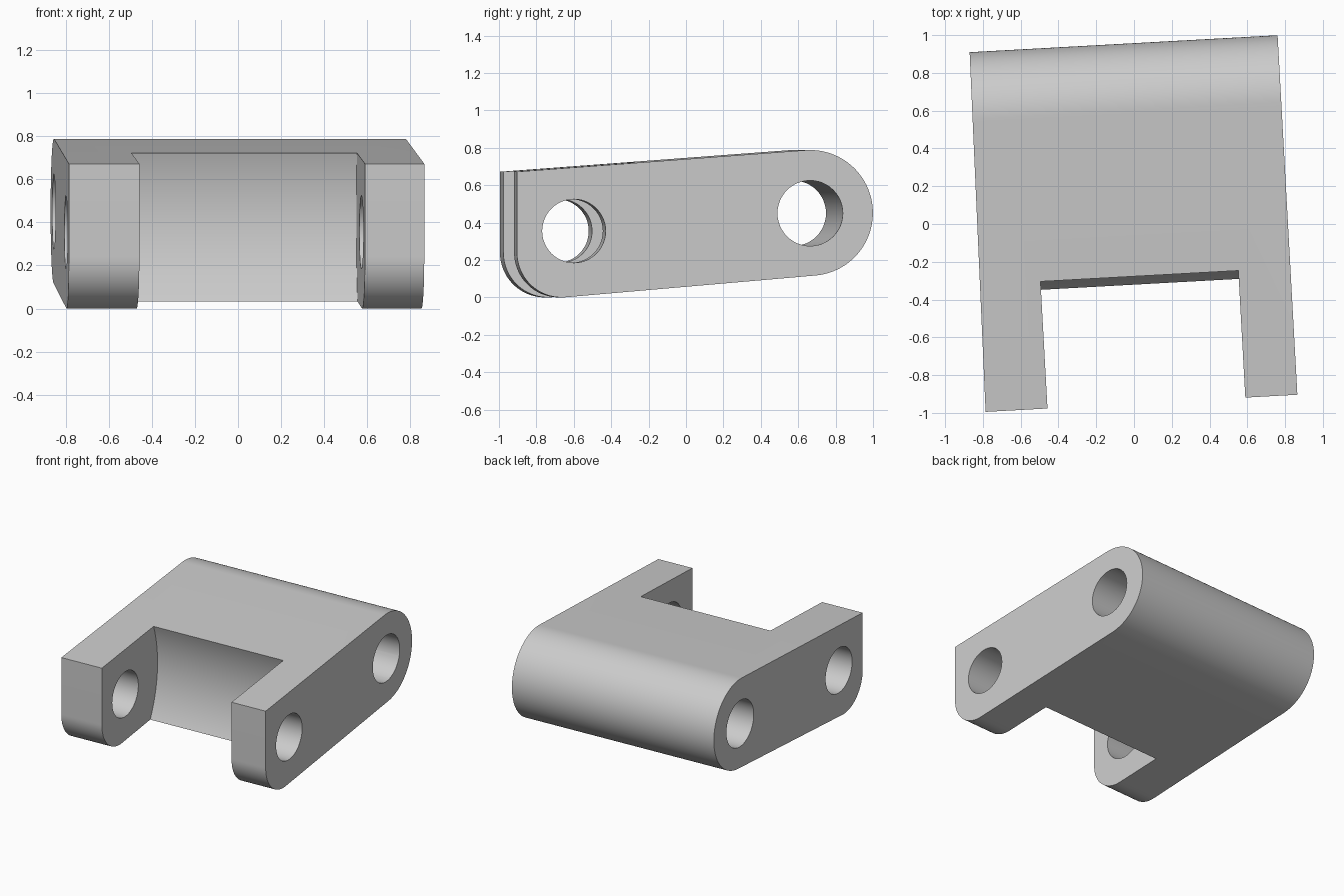
import bpy, bmesh
from math import radians, cos, sin

cube = bpy.data.objects.get("Cube")
if cube:
    bpy.data.objects.remove(cube)

grey = bpy.data.materials.new("plain_grey")
grey.use_nodes = True
colour = (0.6, 0.6, 0.6, 1)
grey.diffuse_color = colour
grey.node_tree.nodes["Principled BSDF"].inputs["Base Color"].default_value = colour


def arc(centre, radius, start, end, steps):
    """Points (y, z) along an arc, angles in degrees."""
    points = []
    for i in range(steps + 1):
        a = radians(start + (end - start) * i / steps)
        points.append((centre[0] + radius * cos(a), centre[1] + radius * sin(a)))
    return points


def extrude_profile(name, profile, x0, x1):
    """Extrude a side profile across the width."""
    bm = bmesh.new()
    face = bm.faces.new([bm.verts.new((x0, y, z)) for y, z in profile])
    moved = bmesh.ops.extrude_face_region(bm, geom=[face])["geom"]
    verts = [v for v in moved if isinstance(v, bmesh.types.BMVert)]
    bmesh.ops.translate(bm, verts=verts, vec=(x1 - x0, 0, 0))
    bmesh.ops.recalc_face_normals(bm, faces=bm.faces)
    mesh = bpy.data.meshes.new(name)
    bm.to_mesh(mesh)
    bm.free()
    mesh.materials.append(grey)
    obj = bpy.data.objects.new(name, mesh)
    bpy.context.collection.objects.link(obj)
    return obj


# Link body: round back end, tapered flats, rounded lower front corner
outline = [(-0.95, 0.672)]
outline += arc((-0.71, 0.24), 0.24, 180, 275, 24)
outline += arc((0.62, 0.452), 0.336, -85, 94, 48)
body = extrude_profile("clevis_link", outline, -0.83, 0.814)

# The left side flares slightly towards the front
for v in body.data.vertices:
    if v.co.x < 0:
        v.co.x = -0.829 + 0.0105 * v.co.y

# Hollow-backed slot between the two legs, then the two pin holes
slot = [(-1.3, 0.83), (-1.3, -0.07)] + arc((-1.089, 0.428), 0.864, -35, 28, 32)
cutters = [
    extrude_profile("slot_cutter", slot, -0.511, 0.538),
    extrude_profile("front_hole_cutter", arc((-0.645, 0.355), 0.17, 0, 352.5, 47), -1, 1),
    extrude_profile("back_hole_cutter", arc((0.62, 0.45), 0.175, 0, 352.5, 47), -1, 1),
]
bpy.context.view_layer.objects.active = body
for cutter in cutters:
    mod = body.modifiers.new(cutter.name, "BOOLEAN")
    mod.operation = "DIFFERENCE"
    mod.solver = "EXACT"
    mod.object = cutter
    bpy.ops.object.modifier_apply(modifier=mod.name)
for cutter in cutters:
    bpy.data.objects.remove(cutter)

# The whole link stands turned a little about the vertical
body.rotation_euler.z = radians(3.15)
bpy.ops.object.select_all(action="DESELECT")
body.select_set(True)
bpy.ops.object.shade_smooth_by_angle(angle=radians(25))
